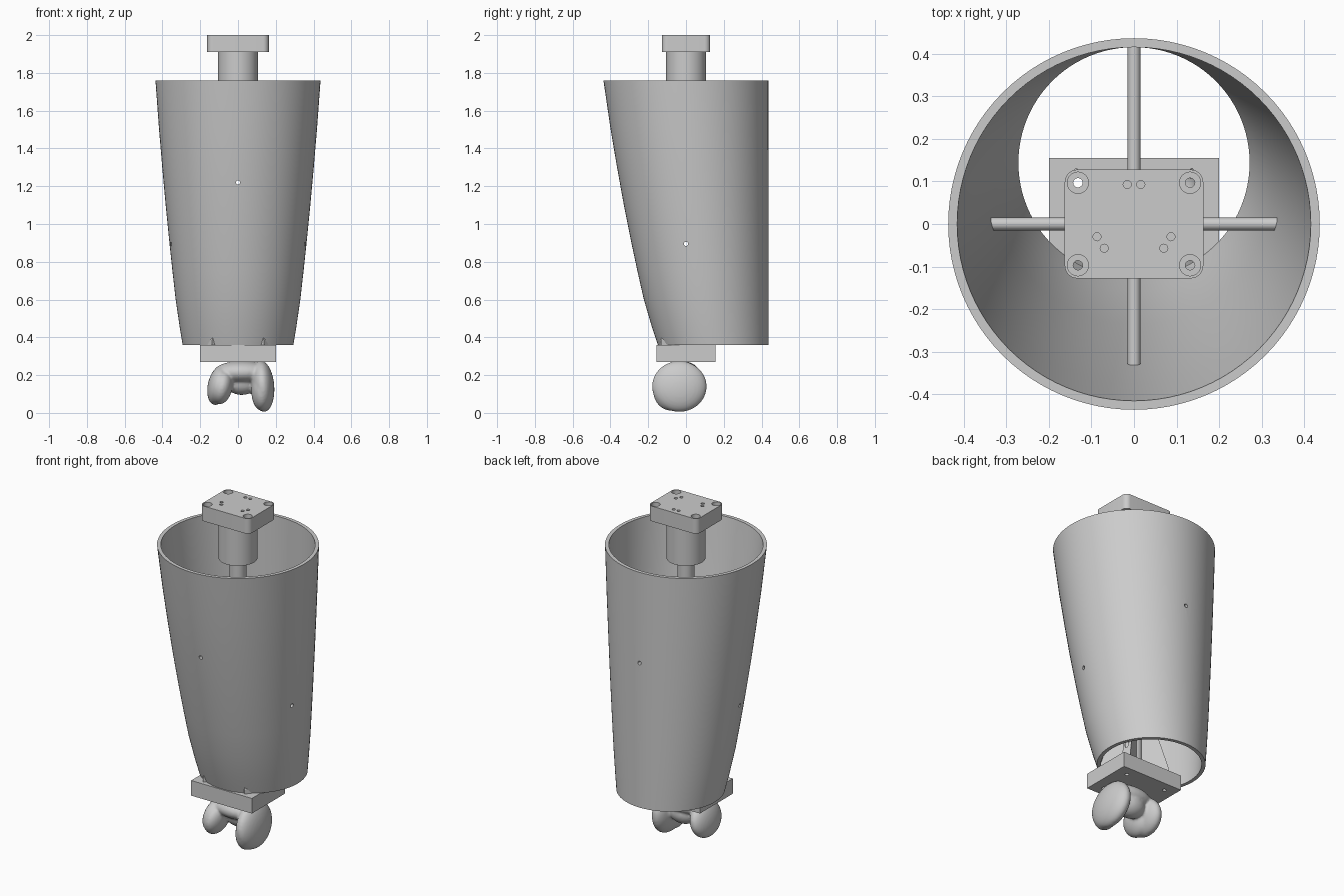
import bpy, bmesh, math
from mathutils import Matrix, Vector

cube = bpy.data.objects.get("Cube")
if cube:
    bpy.data.objects.remove(cube, do_unlink=True)

grey = bpy.data.materials.new("plain_grey")
grey.use_nodes = True
colour = (0.6, 0.6, 0.6, 1)
grey.diffuse_color = colour
grey.node_tree.nodes["Principled BSDF"].inputs["Base Color"].default_value = colour


def finish(name, bm):
    bmesh.ops.recalc_face_normals(bm, faces=bm.faces)
    mesh = bpy.data.meshes.new(name)
    bm.to_mesh(mesh)
    bm.free()
    mesh.materials.append(grey)
    obj = bpy.data.objects.new(name, mesh)
    bpy.context.collection.objects.link(obj)
    return obj


def activate(obj):
    bpy.ops.object.select_all(action='DESELECT')
    obj.select_set(True)
    bpy.context.view_layer.objects.active = obj


def smooth(obj, degrees=35):
    activate(obj)
    bpy.ops.object.shade_smooth_by_angle(angle=math.radians(degrees))


def rod(name, start, end, radius, sides=32):
    a, b = Vector(start), Vector(end)
    bm = bmesh.new()
    turn = (b - a).to_track_quat('Z', 'Y').to_matrix().to_4x4()
    bmesh.ops.create_cone(bm, cap_ends=True, segments=sides, radius1=radius, radius2=radius,
                          depth=(b - a).length, matrix=Matrix.Translation((a + b) / 2) @ turn)
    return finish(name, bm)


def block(name, size, z0, z1, corner=0):
    bm = bmesh.new()
    bmesh.ops.create_cube(bm, size=1, matrix=Matrix.Translation((0, 0, (z0 + z1) / 2))
                          @ Matrix.Diagonal((*size, z1 - z0, 1)))
    if corner:
        upright = [e for e in bm.edges if abs(e.verts[0].co.z - e.verts[1].co.z) > 0.01]
        bmesh.ops.bevel(bm, geom=upright, offset=corner, segments=8, profile=0.5, affect='EDGES')
    return finish(name, bm)


def cut(obj, cutters):
    activate(obj)
    for cutter in cutters:
        mod = obj.modifiers.new("hole", 'BOOLEAN')
        mod.operation, mod.solver, mod.object = 'DIFFERENCE', 'EXACT', cutter
        bpy.ops.object.modifier_apply(modifier=mod.name)


# Tapered shell: circles that all touch the same straight back line
BACK, WALL, SIDES = 0.437, 0.021, 96
profile = [(0.36, 0.293), (0.45, 0.308), (0.6, 0.33), (0.75, 0.347), (0.9, 0.363),
           (1.1, 0.383), (1.3, 0.401), (1.5, 0.418), (1.76, 0.437)]
bm = bmesh.new()
rings = []
for inset, points in ((0, profile), (WALL, profile[::-1])):
    for z, r in points:
        rings.append([bm.verts.new(((r - inset) * math.cos(t), BACK - r + (r - inset) * math.sin(t), z))
                      for t in (2 * math.pi * i / SIDES for i in range(SIDES))])
for lower, upper in zip(rings, rings[1:] + rings[:1]):
    for i in range(SIDES):
        j = (i + 1) % SIDES
        bm.faces.new((lower[i], lower[j], upper[j], upper[i]))
shell = finish("tapered_shell", bm)

# Central post and its collar
post = rod("central_post", (0, 0, 0.36), (0, 0, 1.7), 0.045)
collar = rod("post_collar", (0, 0, 1.68), (0, 0, 1.915), 0.105, 64)

# Cross tubes that hold the post in the shell
side_tube = rod("side_cross_tube", (-0.345, 0, 0.895), (0.345, 0, 0.895), 0.015)
depth_tube = rod("front_back_cross_tube", (0, -0.338, 1.22), (0, 0.42, 1.22), 0.015)

# Mounting plates
top_plate = block("top_mounting_plate", (0.326, 0.256), 1.91, 2.0, 0.03)
base_plate = block("base_plate", (0.4, 0.31), 0.27, 0.36)

# Diagonal ribs bracing the post on the base plate
ribs = []
for sx in (-1, 1):
    for sy in (-1, 1):
        out = Vector((sx * 0.15, sy * 0.115, 0))
        side = Vector((-out.y, out.x, 0)).normalized() * 0.022
        bm = bmesh.new()
        sheets = []
        for s in (-1, 1):
            sheets.append([bm.verts.new(out * k + side * s + Vector((0, 0, z)))
                           for k, z in ((0, 0.355), (1, 0.355), (1, 0.385), (0.25, 0.85), (0, 0.85))])
            bm.faces.new(sheets[-1])
        for i in range(5):
            j = (i + 1) % 5
            bm.faces.new((sheets[0][i], sheets[0][j], sheets[1][j], sheets[1][i]))
        ribs.append(finish("base_rib", bm))

# Drill the cross tubes, bolt holes and pin holes, then discard the drills
drill_x = rod("drill", (-0.6, 0, 0.895), (0.6, 0, 0.895), 0.011, 20)
drill_y = rod("drill", (0, -0.6, 1.22), (0, 0.6, 1.22), 0.011, 20)
bolts = [(sx * 0.132, sy * 0.097) for sx in (-1, 1) for sy in (-1, 1)]
bolt_drills = [rod("drill", (x, y, 0.2), (x, y, 2.1), 0.011, 20) for x, y in bolts]
bores = [rod("drill", (x, y, 1.965), (x, y, 2.1), 0.025, 32) for x, y in bolts]
pins = [(s * x, y) for s in (-1, 1) for x, y in ((0.016, 0.093), (0.087, -0.03), (0.07, -0.057))]
pin_drills = [rod("drill", (x, y, 1.96), (x, y, 2.1), 0.0095, 20) for x, y in pins]
cut(shell, [drill_x, drill_y])
cut(post, [drill_x, drill_y])
cut(side_tube, [drill_x])
cut(depth_tube, [drill_y])
cut(top_plate, bolt_drills + bores + pin_drills)
cut(base_plate, bolt_drills)
for rib, drill in zip(ribs, bolt_drills):
    cut(rib, [drill])
for drill in [drill_x, drill_y] + bolt_drills + bores + pin_drills:
    bpy.data.objects.remove(drill, do_unlink=True)
for obj in (shell, post, collar, side_tube, depth_tube, top_plate, base_plate):
    smooth(obj)

# Knee-bone end: two rounded lobes joined by a bridge (centre, radii, lean)
lobes = [((-0.105, -0.035, 0.145), (0.055, 0.125, 0.105), 12),
         ((-0.085, -0.075, 0.135), (0.055, 0.095, 0.09), 12),
         ((0.13, -0.035, 0.14), (0.062, 0.145, 0.135), -4),
         ((0.125, -0.08, 0.12), (0.055, 0.095, 0.108), 0),
         ((0.02, -0.03, 0.215), (0.15, 0.10, 0.06), 0),
         ((0.02, -0.01, 0.165), (0.09, 0.07, 0.07), 0)]
bm = bmesh.new()
for centre, radii, lean in lobes:
    bmesh.ops.create_uvsphere(bm, u_segments=32, v_segments=20, radius=1,
                              matrix=Matrix.Translation(centre)
                              @ Matrix.Rotation(math.radians(lean), 4, 'Y')
                              @ Matrix.Diagonal((*radii, 1)))
bone = finish("bone_end", bm)
remesh = bone.modifiers.new("blend", 'REMESH')
remesh.mode, remesh.voxel_size = 'VOXEL', 0.007
soften = bone.modifiers.new("soften", 'SMOOTH')
soften.factor, soften.iterations = 0.5, 6
activate(bone)
for mod in ("blend", "soften"):
    bpy.ops.object.modifier_apply(modifier=mod)
smooth(bone, 60)
